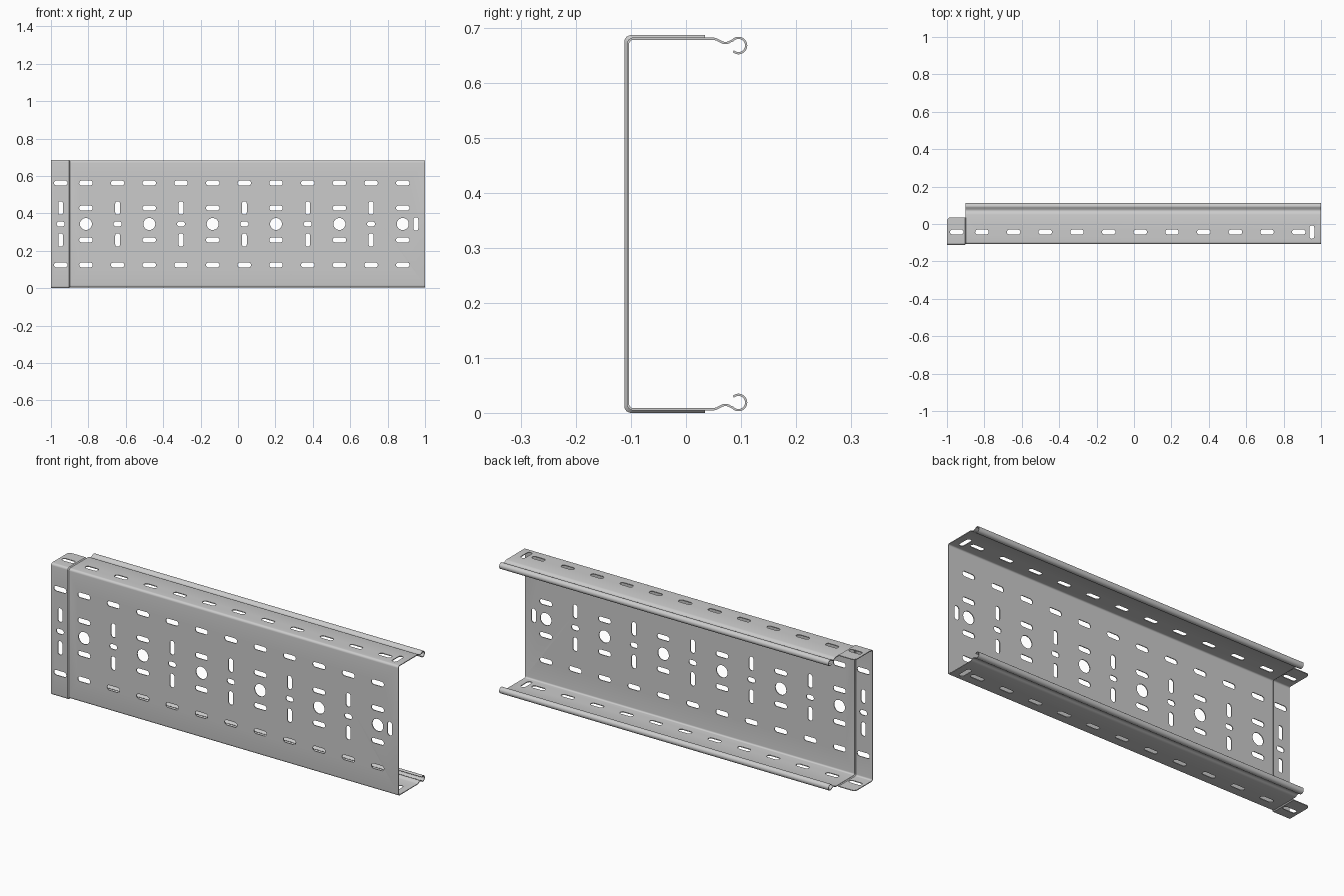
import bpy, bmesh
from math import sin, cos, pi, radians

if "Cube" in bpy.data.objects:
    bpy.data.objects.remove(bpy.data.objects["Cube"])

H = 0.687          # overall height
T = 0.004          # sheet thickness
MID = H / 2


def half_profile(grow, end, curl):
    """Upper half of the C section (y, z): bend, flange, optional rolled lip."""
    y0, zt, r = -0.1055 - grow, 0.6805 + grow, 0.010
    pts = [(y0 + r - r * cos(a), zt - r + r * sin(a))
           for a in (i * pi / 12 for i in range(7))]
    if not curl:
        return pts + [(end, zt)]
    pts += [(0.050, zt), (0.056, 0.679), (0.062, 0.6758), (0.067, 0.6732),
            (0.072, 0.6724), (0.077, 0.6735), (0.081, 0.6757)]
    for i in range(19):
        a = radians(138 - 15 * i)
        pts.append((0.0955 + 0.014 * cos(a), 0.668 + 0.014 * sin(a)))
    return pts


def sheet(name, stations, curl=False):
    """Loft the section through (x, grow, flange end) stations and thicken it."""
    bm = bmesh.new()
    rows = []
    for x, grow, end in stations:
        up = half_profile(grow, end, curl)
        prof = [(y, H - z) for y, z in reversed(up)] + up
        rows.append([bm.verts.new((x, y, z)) for y, z in prof])
    for a, b in zip(rows, rows[1:]):
        for i in range(len(a) - 1):
            bm.faces.new((a[i], b[i], b[i + 1], a[i + 1]))
    ob = make_object(name, bm)
    mod = ob.modifiers.new("thickness", 'SOLIDIFY')
    mod.thickness, mod.offset, mod.use_even_offset = T, 0, True
    return ob


def make_object(name, bm):
    bmesh.ops.recalc_face_normals(bm, faces=bm.faces)
    me = bpy.data.meshes.new(name)
    bm.to_mesh(me)
    bm.free()
    ob = bpy.data.objects.new(name, me)
    bpy.context.collection.objects.link(ob)
    return ob


def slot(bm, u, v, w, h, web, seg=10):
    """Round-ended prism: through the web (along y) or both flanges (along z)."""
    r = min(w, h) / 2
    du, dv = w / 2 - r, h / 2 - r
    ring = []
    if du == dv == 0:
        ring = [(u + r * cos(2 * pi * i / 32), v + r * sin(2 * pi * i / 32)) for i in range(32)]
    else:
        start = -pi / 2 if du > 0 else 0
        for s in (1, -1):
            for i in range(seg + 1):
                a = start + pi * i / seg
                ring.append((u + s * (du + r * cos(a)), v + s * (dv + r * sin(a))))
    ends = []
    for d in ((-0.16, -0.09) if web else (-0.1, 0.8)):
        ends.append([bm.verts.new((p, d, q) if web else (p, q, d)) for p, q in ring])
    n = len(ring)
    bm.faces.new(ends[0])
    bm.faces.new(ends[1][::-1])
    for i in range(n):
        j = (i + 1) % n
        bm.faces.new((ends[0][i], ends[1][i], ends[1][j], ends[0][j]))


# Perforation pattern
L, W = 0.072, 0.026
FY = -0.043
bm = bmesh.new()
columns = [(-0.948, False)] + [(0.881 - 0.1694 * k, k % 2 == 0) for k in range(11)]
for x, big in columns:
    slot(bm, x, FY, L, W, False)
    for s in (1, -1):
        slot(bm, x, MID + s * 0.219, L, W, True)
        if big:
            slot(bm, x, MID + s * 0.0855, L, W, True)
        else:
            slot(bm, x, MID + s * 0.0855, W, L, True)
    if big:
        slot(bm, x, MID, 0.064, 0.064, True)
    else:
        slot(bm, x, MID, 0.043, W, True)
slot(bm, 0.951, MID, W, L, True)
slot(bm, 0.951, FY, W, L, False)
cutter = make_object("perforation_cutter", bm)
cutter.hide_render = True

# Main tray with rolled lips, and the widened coupling end
tray = sheet("tray_channel", [(-0.9, 0, 0), (1.0, 0, 0)], curl=True)
G = 0.0045
coupling = sheet("coupling_end", [
    (-1.0, G, 0.017), (-0.9985, G, 0.024), (-0.994, G, 0.030), (-0.988, G, 0.034),
    (-0.981, G, 0.035), (-0.905, G, 0.035), (-0.9, 0, 0.035)])

for ob in (tray, coupling):
    mod = ob.modifiers.new("holes", 'BOOLEAN')
    mod.operation, mod.solver, mod.object = 'DIFFERENCE', 'EXACT', cutter
    bpy.ops.object.select_all(action='DESELECT')
    ob.select_set(True)
    bpy.context.view_layer.objects.active = ob
    for m in list(ob.modifiers):
        bpy.ops.object.modifier_apply(modifier=m.name)
    bpy.ops.object.shade_smooth_by_angle(angle=radians(30))

bpy.data.objects.remove(cutter)
